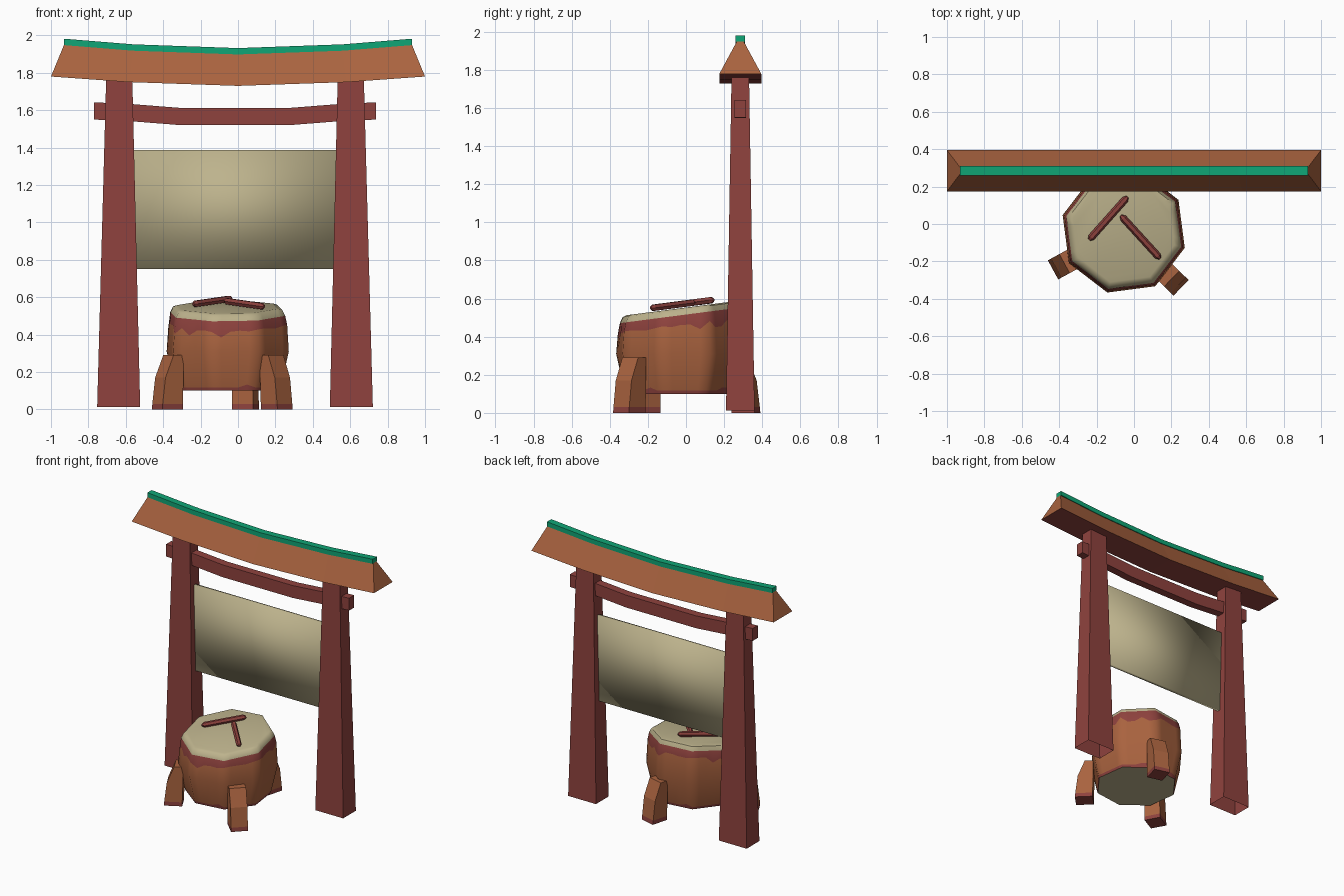
import bpy, bmesh, math, random
from mathutils import Vector

if "Cube" in bpy.data.objects:
    bpy.data.objects.remove(bpy.data.objects["Cube"])

random.seed(4)


def material(name, col):
    m = bpy.data.materials.new(name)
    m.diffuse_color = (*col, 1)
    m.use_nodes = True
    m.node_tree.nodes["Principled BSDF"].inputs["Base Color"].default_value = m.diffuse_color
    return m


RED = material("dark red paint", (0.275, 0.055, 0.048))
WOOD = material("brown wood", (0.40, 0.125, 0.05))
CREAM = material("cream hide", (0.51, 0.45, 0.265))
GREEN = material("green ridge", (0.005, 0.38, 0.18))


def loft(name, rings, mats, start=True, end=True, rule=None, smooth=None):
    """Skin a list of closed rings; rule(face, ring_index) gives a material slot."""
    bm = bmesh.new()
    vs = [[bm.verts.new(p) for p in r] for r in rings]
    n = len(vs[0])
    tag = {}
    for i in range(len(vs) - 1):
        for j in range(n):
            k = (j + 1) % n
            tag[bm.faces.new((vs[i][j], vs[i][k], vs[i + 1][k], vs[i + 1][j]))] = i
    caps = [bm.faces.new(vs[0][::-1]), bm.faces.new(vs[-1])]
    tag[caps[0]], tag[caps[1]] = -1, len(vs) - 1
    bmesh.ops.recalc_face_normals(bm, faces=bm.faces[:])
    if rule:
        for f in bm.faces:
            f.material_index = rule(f, tag[f])
    drop = [c for c, keep in zip(caps, (start, end)) if not keep]
    if drop:
        bmesh.ops.delete(bm, geom=drop, context='FACES_ONLY')
    me = bpy.data.meshes.new(name)
    bm.to_mesh(me)
    bm.free()
    for m in mats:
        me.materials.append(m)
    ob = bpy.data.objects.new(name, me)
    bpy.context.collection.objects.link(ob)
    if smooth:
        bpy.ops.object.select_all(action='DESELECT')
        ob.select_set(True)
        bpy.context.view_layer.objects.active = ob
        bpy.ops.object.shade_smooth_by_angle(angle=math.radians(smooth))
    return ob


GX, GY = -0.016, 0.285   # gate centre


def rect_z(cx, cy, hx, hy, z):
    return [(cx - hx, cy - hy, z), (cx + hx, cy - hy, z), (cx + hx, cy + hy, z), (cx - hx, cy + hy, z)]


def rect_x(x, hy, z0, z1):
    return [(x, GY - hy, z0), (x, GY + hy, z0), (x, GY + hy, z1), (x, GY - hy, z1)]


# Gate posts, tapered and open underneath
for side, s in (("left", -1), ("right", 1)):
    loft(side + "_post", [rect_z(GX + s * 0.622, GY, 0.115, 0.075, 0.012),
                          rect_z(GX + s * 0.619, GY, 0.070, 0.046, 1.765)], [RED], start=False)

# Sagging tie rail
rail = [(-0.755, 1.55), (-0.57, 1.542), (-0.29, 1.52), (0.29, 1.52), (0.57, 1.542), (0.755, 1.55)]
loft("tie_rail", [rect_x(GX + x, 0.03, z, z + 0.092) for x, z in rail], [RED])

# Curved roof beam: wide flat red underside, narrow top
stations = [(-1, -0.93, 0.05), (-0.58, -0.56, 0.02), (0, 0, 0), (0.58, 0.56, 0.02), (1, 0.93, 0.05)]
roof = [[(xb, GY - 0.11, 1.73 + d), (xb, GY + 0.11, 1.73 + d),
         (xt, GY + 0.018, 1.90 + d), (xt, GY - 0.018, 1.90 + d)] for xb, xt, d in stations]
loft("roof_beam", roof, [WOOD, RED], rule=lambda f, i: 1 if f.normal.z < -0.7 else 0)

# Green ridge cap
loft("ridge_cap", [rect_x(xt, 0.025, 1.898 + d, 1.932 + d) for xb, xt, d in stations], [GREEN])

# Cloth panel hung between the posts
loft("hanging_panel", [rect_z(GX, GY, 0.545, 0.012, 0.752),
                       rect_z(GX, GY, 0.545, 0.012, 1.387)], [CREAM], smooth=180)

# Drum
DX, DY = -0.055, -0.04
SIDES, CUTS = 8, 5


def top_z(y):
    return 0.545 + 0.13 * (y - DY)


def octagon(r, zfun):
    pts = []
    for s in range(SIDES):
        a, b = [Vector((math.cos(t), math.sin(t))) * r for t in
                (math.radians(30 + 45 * s), math.radians(75 + 45 * s))]
        for c in range(CUTS):
            p = a.lerp(b, c / CUTS)
            pts.append((DX + p.x, DY + p.y, zfun(DY + p.y)))
    return pts


drum_rings = [
    octagon(0.288, lambda y: 0.10),
    octagon(0.294, lambda y: 0.118 + random.choice((0, 0, 0, 0.015))),
    octagon(0.338, lambda y: 0.31),
    octagon(0.329, lambda y: top_z(y) - random.choice((0.08, 0.085, 0.09, 0.12))),
    octagon(0.318, lambda y: top_z(y) - 0.034),
    octagon(0.303, lambda y: top_z(y) - 0.004),
    octagon(0.280, lambda y: top_z(y) + 0.003),
]
slots = {-1: 1, 0: 2, 1: 0, 2: 0, 3: 2, 4: 1, 5: 1, 6: 1}
loft("drum", drum_rings, [WOOD, CREAM, RED], rule=lambda f, i: slots[i], smooth=48)

# Three drum legs with red feet
side_profile = [(0.305, 0.0), (0.43, 0.0), (0.427, 0.03), (0.41, 0.17), (0.36, 0.292),
                (0.30, 0.292), (0.30, 0.17), (0.305, 0.03)]
for n, deg in enumerate((208.5, 315.5, 75)):
    a = math.radians(deg)
    out, tan = Vector((math.cos(a), math.sin(a))), Vector((-math.sin(a), math.cos(a)))
    rings = []
    for w in (-0.058, 0, 0.058):
        rings.append([(DX + out.x * r + tan.x * w, DY + out.y * r + tan.y * w, z) for r, z in side_profile])
    leg = loft("drum_leg_%d" % (n + 1), rings, [WOOD, RED],
               rule=lambda f, i: 1 if f.calc_center_median().z < 0.02 else 0)
    # cut the flat sides so the foot can be red
    bm = bmesh.new()
    bm.from_mesh(leg.data)
    bmesh.ops.bisect_plane(bm, geom=bm.verts[:] + bm.edges[:] + bm.faces[:],
                           plane_co=(0, 0, 0.03), plane_no=(0, 0, 1))
    for f in bm.faces:
        f.material_index = 1 if f.calc_center_median().z < 0.029 else 0
    bm.to_mesh(leg.data)
    bm.free()

# Two drumsticks lying on the skin
for n, (p, q) in enumerate((((-0.24, -0.085), (-0.035, 0.145)), ((-0.07, 0.045), (0.14, -0.185)))):
    a, b = [Vector((x, y, top_z(y) + 0.024)) for x, y in (p, q)]
    d = (b - a).normalized()
    u = d.cross(Vector((0, 0, 1))).normalized()
    v = u.cross(d)
    rings = []
    for t, r in ((0, 0.008), (0.06, 0.019), (0.94, 0.019), (1, 0.008)):
        c = a.lerp(b, t)
        rings.append([c + (u * math.cos(k * math.pi / 3) + v * math.sin(k * math.pi / 3)) * r for k in range(6)])
    loft("drumstick_%d" % (n + 1), rings, [RED])
